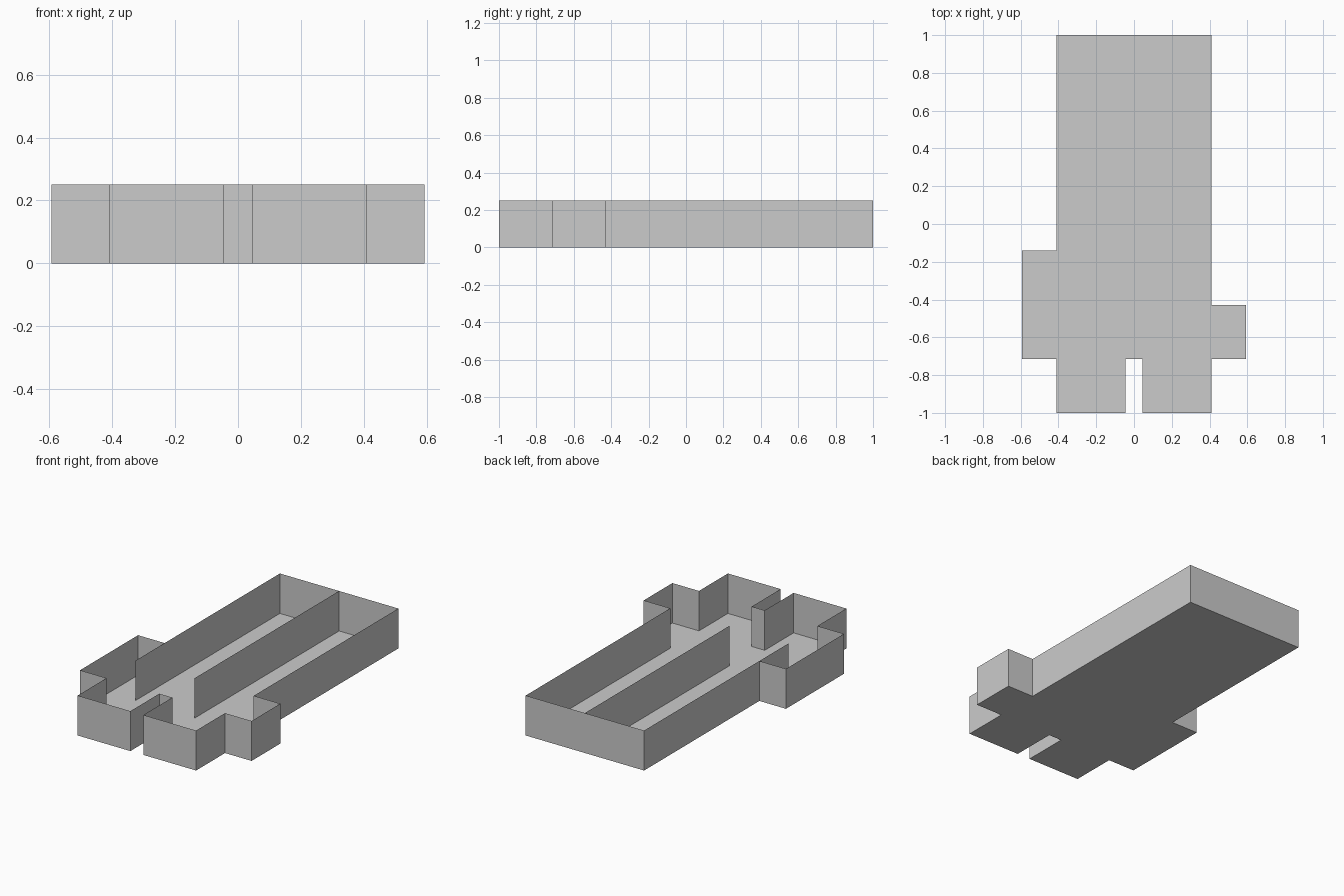
import bpy
import bmesh

cube = bpy.data.objects.get("Cube")
if cube:
    bpy.data.objects.remove(cube, do_unlink=True)

HEIGHT = 0.25

# One plain grey for the whole building
grey = bpy.data.materials.new("plain grey")
grey.use_nodes = True
colour = (0.6, 0.6, 0.6, 1)
grey.diffuse_color = colour
grey.node_tree.nodes["Principled BSDF"].inputs["Base Color"].default_value = colour


def add_object(name, bm):
    mesh = bpy.data.meshes.new(name)
    bm.to_mesh(mesh)
    bm.free()
    mesh.materials.append(grey)
    obj = bpy.data.objects.new(name, mesh)
    bpy.context.collection.objects.link(obj)
    return obj


def add_floor(name, outline):
    bm = bmesh.new()
    face = bm.faces.new([bm.verts.new((x, y, 0)) for x, y in outline])
    face.normal_update()
    if face.normal.z > 0:
        face.normal_flip()
    return add_object(name, bm)


def add_wall(name, path, closed=False):
    """Raise a thin wall along a path on the floor."""
    bm = bmesh.new()
    low = [bm.verts.new((x, y, 0)) for x, y in path]
    high = [bm.verts.new((x, y, HEIGHT)) for x, y in path]
    for i in range(len(path) if closed else len(path) - 1):
        j = (i + 1) % len(path)
        bm.faces.new((low[i], low[j], high[j], high[i]))
    return add_object(name, bm)


# Plan lines
side, wing, slot = 0.41, 0.594, 0.045
inner, room, alcove = -0.714, -0.43, -0.14

# Outline, counter-clockwise from the front right corner
outline = [
    (-side, -1), (-slot, -1), (-slot, inner), (slot, inner), (slot, -1), (side, -1),
    (side, inner), (wing, inner), (wing, room), (side, room),
    (side, 1), (-side, 1),
    (-side, alcove), (-wing, alcove), (-wing, inner), (-side, inner),
]

add_floor("floor", outline)
add_wall("outer_wall", outline, closed=True)

# Inner dividers
add_wall("centre_divider", [(0, room), (0, 1)])
add_wall("alcove_divider", [(-side, room), (-side, alcove)])
